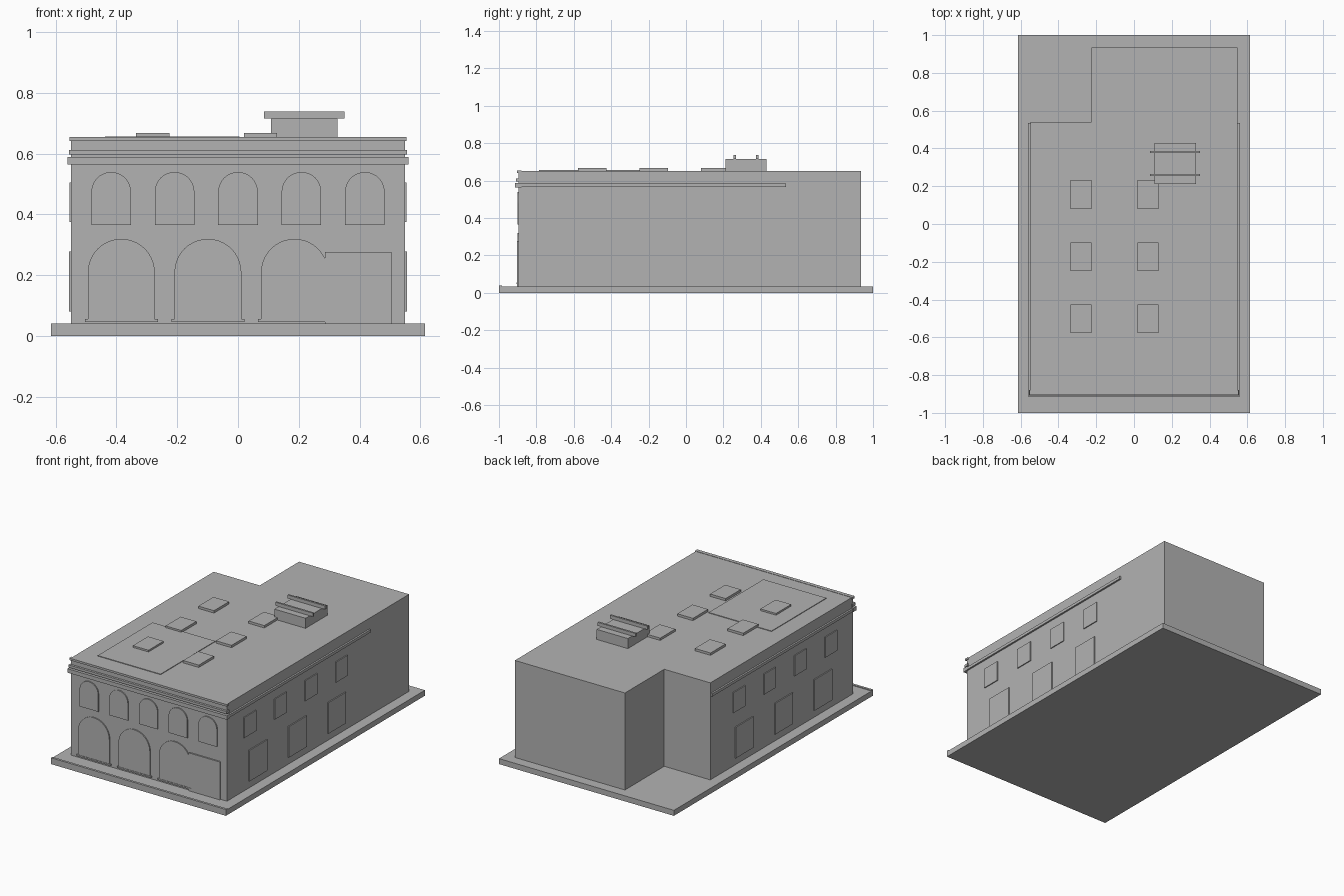
import bpy
import bmesh
import math
from mathutils import Vector

cube = bpy.data.objects.get("Cube")
if cube:
    bpy.data.objects.remove(cube, do_unlink=True)

grey = bpy.data.materials.new("plain grey")
grey.use_nodes = True
colour = (0.45, 0.45, 0.45, 1)
grey.diffuse_color = colour
grey.node_tree.nodes["Principled BSDF"].inputs["Base Color"].default_value = colour


def prism(name, outline, direction):
    """Extrude a planar outline of 3D points along a direction."""
    bm = bmesh.new()
    face = bm.faces.new([bm.verts.new(p) for p in outline])
    result = bmesh.ops.extrude_face_region(bm, geom=[face])
    moved = [v for v in result["geom"] if isinstance(v, bmesh.types.BMVert)]
    bmesh.ops.translate(bm, verts=moved, vec=Vector(direction))
    bmesh.ops.recalc_face_normals(bm, faces=bm.faces)
    mesh = bpy.data.meshes.new(name)
    bm.to_mesh(mesh)
    bm.free()
    mesh.materials.append(grey)
    obj = bpy.data.objects.new(name, mesh)
    bpy.context.collection.objects.link(obj)
    return obj


def box(name, x, y, z):
    """Box from its (low, high) range on each axis."""
    outline = [(x[0], y[0], z[0]), (x[1], y[0], z[0]),
               (x[1], y[1], z[0]), (x[0], y[1], z[0])]
    return prism(name, outline, (0, 0, z[1] - z[0]))


def arch(name, cx, half, bottom, top, y, depth, steps=20):
    """Round-headed panel facing the front."""
    spring = top - half
    outline = [(cx - half, y, bottom), (cx + half, y, bottom)]
    for i in range(steps + 1):
        a = math.pi * i / steps
        outline.append((cx + half * math.cos(a), y, spring + half * math.sin(a)))
    return prism(name, outline, (0, depth, 0))


HALF = 0.549      # half width of the walls
FRONT = -0.895    # front wall
NOTCH = 0.54      # where the rear wing narrows
ROOF = 0.652

# Pavement slab with a low kerb at the front
box("pavement", (-0.615, 0.615), (-1, 1), (0, 0.035))
box("kerb", (-0.615, 0.615), (-1, -0.985), (0.03, 0.04))

# L-shaped walls with a flat roof
plan = [(-HALF, FRONT), (HALF, FRONT), (HALF, 0.935), (-0.225, 0.935),
        (-0.225, NOTCH), (-HALF, NOTCH)]
prism("walls", [(x, y, 0.03) for x, y in plan], (0, 0, ROOF - 0.03))

# Front cornice bands: half width, front face, height range
bands = [("lower_cornice", 0.561, -0.913, (0.563, 0.588)),
         ("middle_cornice", 0.556, -0.909, (0.596, 0.612)),
         ("roof_edge", 0.554, -0.904, (0.641, 0.654))]
for name, half, front, z in bands:
    box(name, (-half, half), (front, -0.88), z)

# Upper front windows
for i in range(5):
    arch(f"upper_window_{i + 1}", (i - 2) * 0.2087, 0.065, 0.365, 0.539,
         FRONT - 0.007, 0.02)

# Ground floor arches with sills
for i in range(3):
    cx = -0.384 + i * 0.285
    arch(f"ground_arch_{i + 1}", cx, 0.11, 0.05, 0.319, FRONT - 0.007, 0.02)
    box(f"ground_sill_{i + 1}", (cx - 0.12, cx + 0.12),
        (FRONT - 0.01, FRONT + 0.01), (0.046, 0.055))
box("entrance_panel", (0.286, 0.505), (FRONT - 0.009, FRONT + 0.01), (0.035, 0.276))

# Side cornices, windows and doors, the same on both sides
for side, s in (("left", 1), ("right", -1)):
    def side_box(name, out, y, z):
        x = sorted((s * (HALF - 0.01), s * (HALF + out)))
        box(f"{side}_{name}", x, y, z)

    side_box("cornice", 0.011, (FRONT, NOTCH - 0.005), (0.566, 0.584))
    for i in range(4):
        cy = -0.668 + i * 0.307
        side_box(f"upper_window_{i + 1}", 0.006, (cy - 0.06, cy + 0.06), (0.375, 0.505))
    for i in range(3):
        cy = -0.588 + i * 0.396
        side_box(f"lower_window_{i + 1}", 0.007, (cy - 0.089, cy + 0.089), (0.08, 0.277))

# Thin roof sheet and skylights
box("roof_sheet", (-0.437, 0.005), (-0.785, -0.235), (ROOF - 0.01, ROOF + 0.004))
for col, cx in enumerate((-0.28, 0.074)):
    for row in range(3):
        cy = -0.502 + row * 0.329
        box(f"skylight_{col + 1}_{row + 1}", (cx - 0.055, cx + 0.055),
            (cy - 0.076, cy + 0.076), (ROOF - 0.01, 0.667))

# Rooftop unit with two rails
box("roof_unit", (0.108, 0.327), (0.212, 0.43), (ROOF - 0.01, 0.716))
for name, cy in (("front_rail", 0.26), ("back_rail", 0.381)):
    box(name, (0.086, 0.35), (cy - 0.006, cy + 0.006), (0.716, 0.738))
